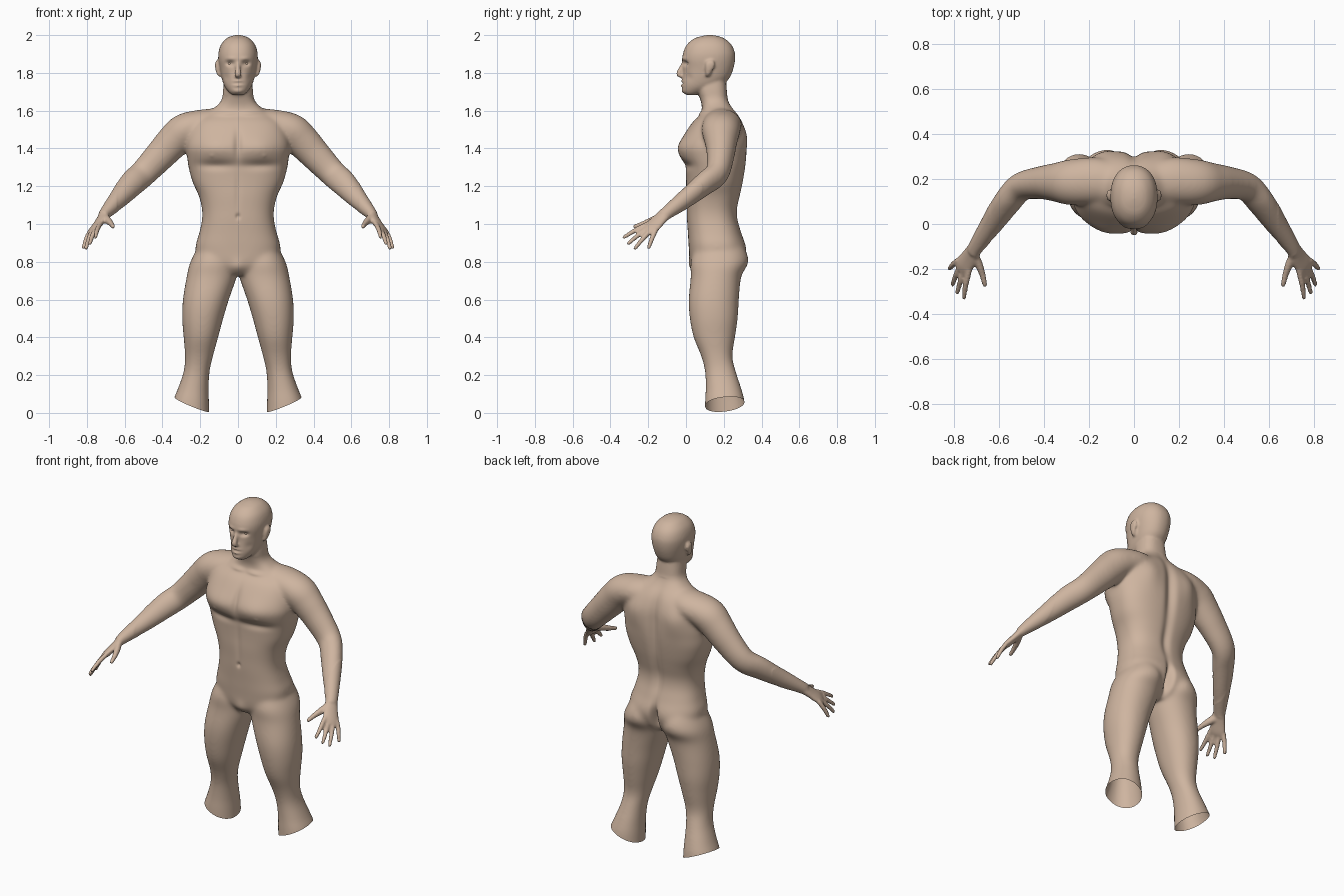
import bpy, bmesh
from math import cos, sin, pi, exp
from mathutils import Vector

bm = bmesh.new()


def spline(rows, n=5):
    """Catmull-Rom interpolation of rows of numbers."""
    out = []
    for i in range(len(rows) - 1):
        a, b = rows[max(i - 1, 0)], rows[i]
        c, d = rows[i + 1], rows[min(i + 2, len(rows) - 1)]
        for k in range(n):
            t = k / n
            out.append([q + .5 * t * (r - p + t * (2*p - 5*q + 4*r - s + t * (3*(q - r) + s - p)))
                        for p, q, r, s in zip(a, b, c, d)])
    return out + [list(rows[-1])]


def skin_rings(rings, mirror):
    for sx in ((1, -1) if mirror else (1,)):
        vr = [[bm.verts.new((p[0] * sx, p[1], p[2])) for p in ring] for ring in rings]
        n = len(vr[0])
        for a, b in zip(vr, vr[1:]):
            for i in range(n):
                bm.faces.new((a[i], a[(i + 1) % n], b[(i + 1) % n], b[i]))
        bm.faces.new(vr[0][::-1])
        bm.faces.new(vr[-1])


def stack(rows, e=2.0, mirror=False, n=40):
    """Horizontal superellipse slices: z, x min, x max, y front, y back."""
    def pw(v):
        return (1 if v > 0 else -1) * abs(v) ** (2 / e)
    rings = []
    for z, x0, x1, y0, y1 in spline(rows):
        rings.append([((x0 + x1) / 2 + (x1 - x0) / 2 * pw(cos(2*pi*i/n)),
                       (y0 + y1) / 2 + (y1 - y0) / 2 * pw(sin(2*pi*i/n)), z) for i in range(n)])
    skin_rings(rings, mirror)


def tube(rows, hint, mirror=True, n=20):
    """Elliptical tube along a path: x, y, z, radius across, radius along hint."""
    rows = spline(rows)
    pts = [Vector(r[:3]) for r in rows]
    rings = []
    for i, r in enumerate(rows):
        t = (pts[min(i + 1, len(pts) - 1)] - pts[max(i - 1, 0)]).normalized()
        h = Vector(hint)
        h = (h - t * h.dot(t)).normalized()
        a = t.cross(h)
        rings.append([pts[i] + a * max(r[3], .002) * cos(2*pi*k/n)
                      + h * max(r[4], .002) * sin(2*pi*k/n) for k in range(n)])
    skin_rings(rings, mirror)


def centred(rows):
    return [(z, -w, w, f, b) for z, w, f, b in rows]


# Torso and neck
stack(centred([
    (.73, .08, .06, .24), (.78, .19, .025, .29), (.87, .225, .015, .315), (.95, .206, .01, .295),
    (1.02, .191, .005, .275), (1.08, .191, .003, .272), (1.15, .208, 0, .287), (1.22, .24, 0, .302),
    (1.30, .262, -.005, .315), (1.36, .27, -.03, .32), (1.41, .275, -.036, .32),
    (1.48, .262, -.005, .315), (1.54, .235, .035, .297), (1.58, .18, .075, .275),
    (1.62, .12, .085, .243), (1.66, .086, .075, .222), (1.72, .078, .06, .215),
    (1.78, .07, .07, .21)]), 2.5)

# Head
stack(centred([
    (1.683, .03, .002, .05), (1.70, .05, -.016, .11), (1.73, .072, -.02, .185),
    (1.77, .086, -.018, .228), (1.82, .096, -.015, .25), (1.87, .104, -.02, .26),
    (1.91, .103, -.014, .258), (1.95, .09, .005, .24), (1.98, .064, .04, .207),
    (1.994, .038, .08, .172), (2.0, .01, .11, .14)]), 2.2)

# Nose and ears
tube([(0, -.002, 1.87, .012, .010), (0, -.02, 1.835, .012, .011), (0, -.036, 1.797, .016, .017),
      (0, -.026, 1.785, .012, .019), (0, -.01, 1.774, .006, .010)], (1, 0, 0), False)
tube([(.096, .112, 1.782, .006, .008), (.104, .117, 1.80, .011, .015), (.110, .126, 1.835, .012, .025),
      (.110, .132, 1.855, .010, .022), (.106, .135, 1.868, .004, .010)], (0, 1, 0))

# Legs, cut below the knee later
stack([
    (.90, .03, .20, .06, .29), (.80, .006, .252, .025, .322), (.72, .008, .272, .025, .292),
    (.60, .048, .292, .014, .28), (.50, .078, .296, .02, .274), (.40, .105, .288, .04, .26),
    (.30, .132, .281, .08, .246), (.22, .15, .288, .1, .264), (.13, .155, .318, .104, .293),
    (.05, .153, .348, .1, .312), (-.1, .15, .375, .1, .32)], 2.15, True)

# Shoulders and arms
tube([
    (.06, .18, 1.555, .06, .08), (.18, .19, 1.533, .075, .10), (.28, .185, 1.495, .092, .102),
    (.34, .185, 1.44, .091, .088), (.41, .183, 1.365, .083, .074), (.50, .165, 1.27, .073, .063),
    (.56, .10, 1.215, .070, .058), (.63, 0, 1.135, .053, .049), (.70, -.10, 1.06, .033, .036),
    (.715, -.125, 1.04, .026, .036)], (0, 1, 0), n=32)

# Palms
across = (.055, .06, -.035)
tube([(.685, -.08, 1.075, .026, .030), (.70, -.10, 1.06, .026, .033), (.73, -.15, 1.015, .021, .043),
      (.757, -.187, .978, .018, .047), (.772, -.208, .96, .009, .038)], across)

# Fingers and thumbs: knuckle, tip
for k, t in (((.735, -.222, .992), (.755, -.335, .925)), ((.753, -.208, .975), (.785, -.312, .89)),
             ((.772, -.190, .963), (.806, -.275, .864)), ((.787, -.166, .955), (.820, -.200, .866))):
    k, t = Vector(k), Vector(t)
    path = ((-.15, .013), (.3, .0135), (.65, .012), (.92, .010), (1, .005))
    tube([(*(k.lerp(t, f) + Vector((.012, -.006, .006)) * f * (1 - f)), r, r) for f, r in path],
         across, n=12)
tube([(.71, -.125, 1.04, .016, .024), (.69, -.175, 1.02, .018, .021), (.672, -.225, 1.002, .014, .015),
      (.662, -.268, .987, .011, .012), (.66, -.28, .983, .005, .006)], (.4, .3, -.8), n=14)

# Fuse all parts into one skin
mesh = bpy.data.meshes.new("body")
bmesh.ops.recalc_face_normals(bm, faces=bm.faces)
bm.to_mesh(mesh)
bm.free()
body = bpy.data.objects.new("body", mesh)
bpy.context.collection.objects.link(body)
rm = body.modifiers.new("fuse", 'REMESH')
rm.mode, rm.voxel_size = 'VOXEL', .0066
bpy.context.view_layer.objects.active = body
body.select_set(True)
bpy.ops.object.convert(target='MESH')
mesh = body.data

# Blend the joins, keeping hands and face crisp
bm = bmesh.new()
bm.from_mesh(mesh)
soft = [v for v in bm.verts if v.co.z < 1.68 and abs(v.co.x) < .64]
for i in range(25):
    bmesh.ops.smooth_vert(bm, verts=soft if i > 2 else bm.verts[:], factor=.5,
                          use_axis_x=True, use_axis_y=True, use_axis_z=True)

# Open cuts at the legs
for s in (1, -1):
    fs = [f for f in bm.faces if f.calc_center_median().z < .25 and f.calc_center_median().x * s > 0]
    geom = fs + list({e for f in fs for e in f.edges}) + list({v for f in fs for v in f.verts})
    bmesh.ops.bisect_plane(bm, geom=geom, plane_co=(.245 * s, .2, .045),
                           plane_no=(.42 * s, .12, -1), clear_outer=True)

# Muscle relief: x, y, z, radii, push along y (mirrored when x > 0)
muscles = [
    (.12, -.02, 1.405, .09, .08, .065, -.014), (0, -.03, 1.42, .02, .1, .08, .015),
    (.12, 0, 1.31, .1, .06, .024, .012), (.14, -.045, 1.36, .011, .04, .01, -.004),
    (0, 0, 1.17, .016, .06, .11, .005), (0, 0, 1.04, .010, .05, .013, .011),
    (0, .31, 1.38, .03, .1, .2, -.022), (0, .27, 1.08, .025, .06, .12, -.012),
    (.14, .31, 1.46, .07, .08, .09, .016), (.1, .32, .83, .075, .07, .07, .012),
    (0, .32, .82, .02, .1, .08, -.05), (0, .03, .77, .035, .05, .04, -.01),
    (.06, .07, 1.585, .05, .04, .012, -.008)]
# Face relief
features = [
    (.043, -.01, 1.85, .023, .03, .013, .018), (.042, -.02, 1.876, .03, .03, .009, -.005),
    (0, -.025, 1.756, .024, .03, .007, -.007), (0, -.025, 1.733, .022, .03, .007, -.008),
    (0, -.025, 1.745, .026, .03, .004, .005), (0, -.02, 1.703, .026, .03, .013, -.006),
    (.065, .01, 1.775, .02, .03, .022, .006)]
for v in bm.verts:
    x, y, z = v.co
    push = 0
    for cx, cy, cz, rx, ry, rz, d in (features if z > 1.66 else muscles):
        q = ((abs(x) - cx) / rx) ** 2 + ((y - cy) / ry) ** 2 + ((z - cz) / rz) ** 2
        if q < 9:
            push += d * exp(-q)
    v.co.y += push
bm.to_mesh(mesh)
bm.free()

# Eyes
objs = [body]
for s, name in ((1, "left_eye"), (-1, "right_eye")):
    bpy.ops.mesh.primitive_uv_sphere_add(segments=20, ring_count=12, radius=.015,
                                         location=(.042 * s, .022, 1.849))
    bpy.context.object.name = name
    objs.append(bpy.context.object)

# Skin colour and smooth shading
mat = bpy.data.materials.new("skin")
mat.diffuse_color = (.62, .46, .35, 1)
for o in objs:
    o.data.materials.clear()
    o.data.materials.append(mat)
    for p in o.data.polygons:
        p.use_smooth = True
